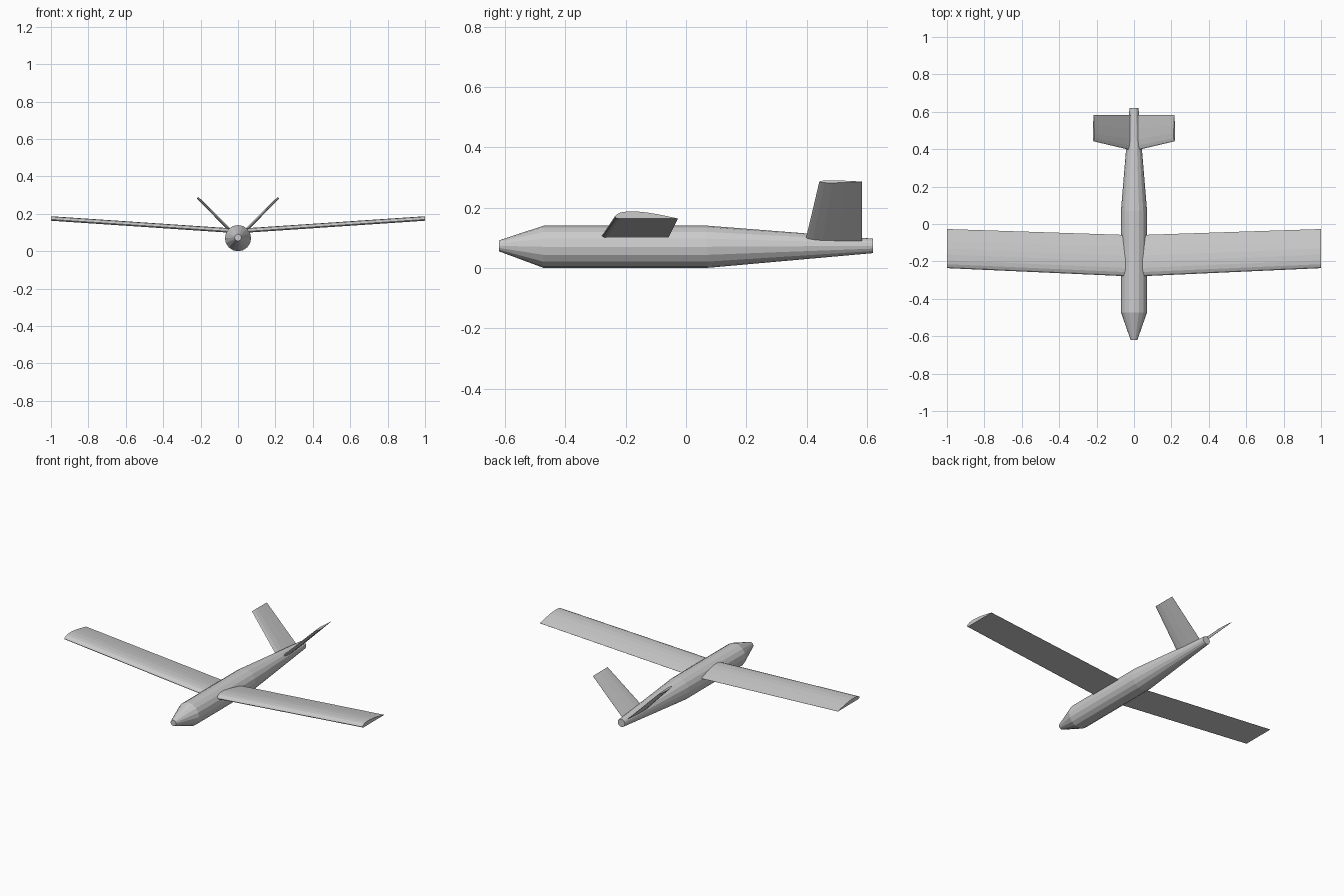
import bpy, bmesh, math
from mathutils import Vector

if "Cube" in bpy.data.objects:
    bpy.data.objects.remove(bpy.data.objects["Cube"])


def loft(name, rings, cap=True):
    """Skin a list of equal-sized point rings into one closed object."""
    bm = bmesh.new()
    loops = [[bm.verts.new(p) for p in ring] for ring in rings]
    n = len(loops[0])
    for a, b in zip(loops, loops[1:]):
        for i in range(n):
            j = (i + 1) % n
            bm.faces.new((a[i], a[j], b[j], b[i]))
    if cap:
        bm.faces.new(loops[0])
        bm.faces.new(loops[-1])
    bmesh.ops.recalc_face_normals(bm, faces=bm.faces)
    mesh = bpy.data.meshes.new(name)
    bm.to_mesh(mesh)
    bm.free()
    obj = bpy.data.objects.new(name, mesh)
    bpy.context.collection.objects.link(obj)
    return obj


def circle(y, r, z, sides=16):
    return [(r * math.cos(2 * math.pi * i / sides), y,
             z + r * math.sin(2 * math.pi * i / sides)) for i in range(sides)]


def section(profile, origin, chord, thick, up):
    """Aerofoil ring: chord runs along +y, thickness along up."""
    return [Vector(origin) + Vector((0, chord * c, 0)) + Vector(up) * thick * t
            for c, t in profile]


# Fuselage: tapered nose, straight body, long tail boom
loft("fuselage", [circle(-0.62, 0.018, 0.073), circle(-0.472, 0.07, 0.07),
                  circle(0.07, 0.07, 0.07), circle(0.62, 0.024, 0.073)])

# Flat-bottomed wing section and symmetric tail section (chord, thickness)
wing_profile = [(0, 0.3), (0.03, 0.6), (0.1, 0.88), (0.2, 1), (0.35, 1), (0.5, 0.87),
                (0.7, 0.58), (0.85, 0.31), (1, 0.03), (1, 0), (0.5, 0), (0.06, 0), (0.015, 0.1)]
half = [(0.03, 0.25), (0.12, 0.43), (0.3, 0.5), (0.6, 0.35), (0.85, 0.15)]
tail_profile = [(0, 0)] + half + [(1, 0.03), (1, -0.03)] + [(c, -t) for c, t in reversed(half)]

for side, word in ((1, "right"), (-1, "left")):
    # Wing panel with dihedral and slight forward-edge sweep
    loft(word + "_wing", [
        section(wing_profile, (0, -0.281, 0.096), 0.221, 0.024, (0, 0, 1)),
        section(wing_profile, (side, -0.236, 0.163), 0.209, 0.024, (0, 0, 1))])
    # V-tail fin leaning out at 45 degrees
    s = math.sqrt(0.5)
    loft(word + "_tail_fin", [
        section(tail_profile, (0, 0.391, 0.07), 0.193, 0.017, (-side * s, 0, s)),
        section(tail_profile, (side * 0.216, 0.442, 0.286), 0.142, 0.012, (-side * s, 0, s))])
